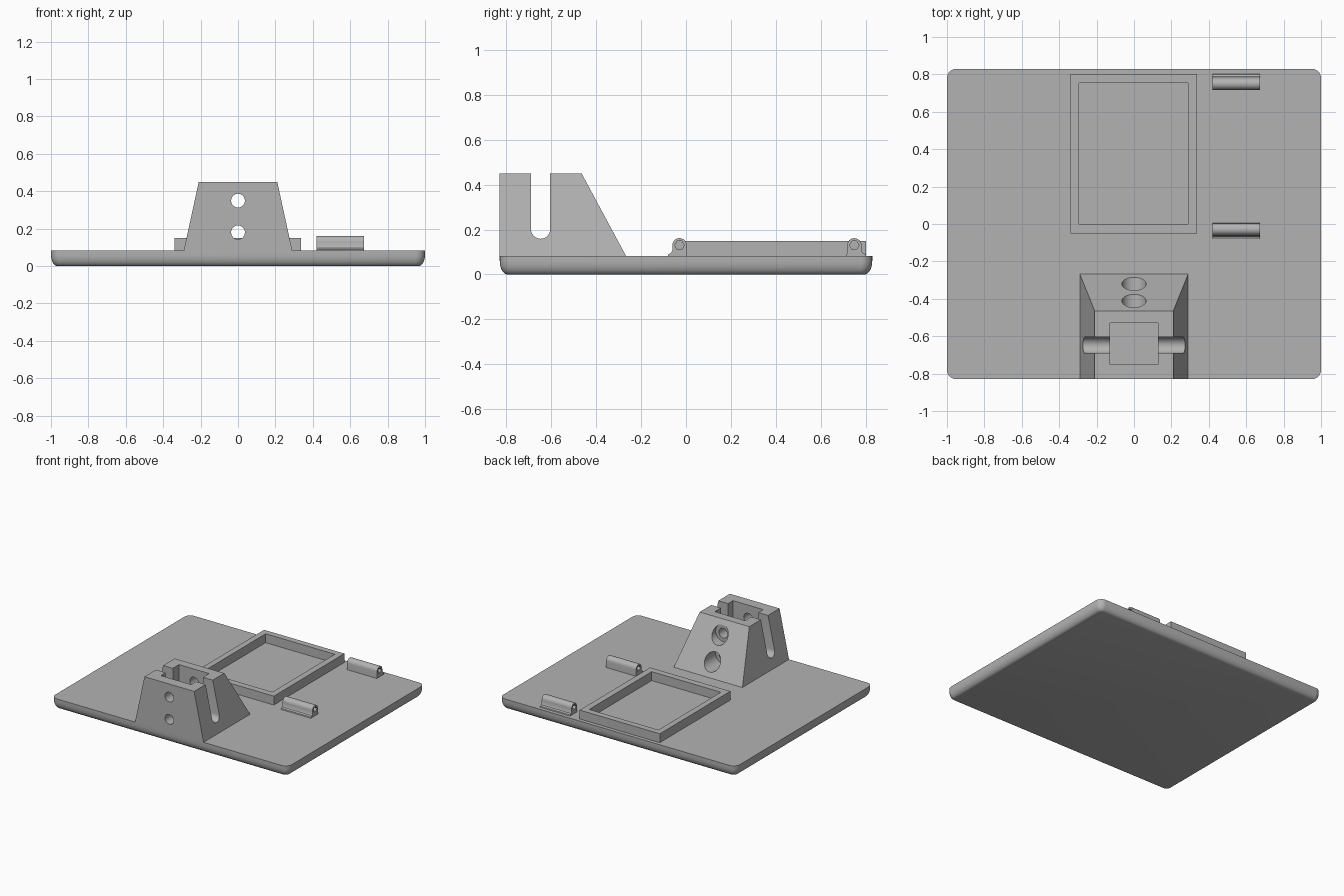
import bpy, bmesh
from math import cos, sin, pi, radians

cube = bpy.data.objects.get("Cube")
if cube:
    bpy.data.objects.remove(cube, do_unlink=True)

grey = bpy.data.materials.new("plain grey")
grey.use_nodes = True
grey.diffuse_color = (0.45, 0.45, 0.45, 1)
grey.node_tree.nodes["Principled BSDF"].inputs["Base Color"].default_value = (0.45, 0.45, 0.45, 1)

TOP = 0.082  # height of the plate's upper face


def loft(name, rings):
    """Solid skinned through rings of equal point count, capped at both ends."""
    bm = bmesh.new()
    loops = [[bm.verts.new(p) for p in ring] for ring in rings]
    n = len(loops[0])
    for a, b in zip(loops, loops[1:]):
        for i in range(n):
            j = (i + 1) % n
            bm.faces.new((a[i], a[j], b[j], b[i]))
    bm.faces.new(loops[0])
    bm.faces.new(loops[-1])
    bmesh.ops.recalc_face_normals(bm, faces=bm.faces)
    mesh = bpy.data.meshes.new(name)
    bm.to_mesh(mesh)
    bm.free()
    mesh.materials.append(grey)
    obj = bpy.data.objects.new(name, mesh)
    bpy.context.collection.objects.link(obj)
    return obj


def along_x(name, profile, x0, x1):
    return loft(name, [[(x, y, z) for y, z in profile] for x in (x0, x1)])


def along_y(name, profile, y0, y1):
    return loft(name, [[(x, y, z) for x, z in profile] for y in (y0, y1)])


def rect(x0, x1, y0, y1, z):
    return [(x0, y0, z), (x1, y0, z), (x1, y1, z), (x0, y1, z)]


def box(name, x0, x1, y0, y1, z0, z1):
    return loft(name, [rect(x0, x1, y0, y1, z) for z in (z0, z1)])


def arc(cx, cy, r, start, end, steps):
    angles = [radians(start + (end - start) * i / steps) for i in range(steps + 1)]
    return [(cx + r * cos(a), cy + r * sin(a)) for a in angles]


def circle(cx, cy, r, steps):
    return arc(cx, cy, r, 0, 360, steps)[:-1]


def activate(obj):
    bpy.ops.object.select_all(action='DESELECT')
    obj.select_set(True)
    bpy.context.view_layer.objects.active = obj


def cut(obj, *cutters):
    for cutter in cutters:
        mod = obj.modifiers.new("cut", 'BOOLEAN')
        mod.operation = 'DIFFERENCE'
        mod.solver = 'EXACT'
        mod.object = cutter
        activate(obj)
        bpy.ops.object.modifier_apply(modifier=mod.name)
        bpy.data.objects.remove(cutter, do_unlink=True)


def smooth(obj):
    activate(obj)
    bpy.ops.object.shade_smooth_by_angle(angle=radians(30))


# Base plate: rounded rectangle whose lower edge curves inward
def plate_ring(inset, z):
    r = 0.05 - inset * 0.8
    cx, cy = 1 - inset - r, 0.83 - inset - r
    ring = []
    for k, (sx, sy) in enumerate(((1, 1), (-1, 1), (-1, -1), (1, -1))):
        ring += [(x, y, z) for x, y in arc(sx * cx, sy * cy, r, 90 * k, 90 * k + 90, 6)]
    return ring


steps = 6
curve = [(0.035 * (1 - sin(i * pi / 2 / steps)), 0.06 * (1 - cos(i * pi / 2 / steps)))
         for i in range(steps + 1)]
plate = loft("base_plate", [plate_ring(i, z) for i, z in curve + [(0, TOP)]])
smooth(plate)

# Tapered mounting block with an upright front face
block = loft("mounting_block", [rect(-0.29, 0.29, -0.83, -0.267, TOP),
                                rect(-0.21, 0.21, -0.83, -0.465, 0.45)])
slot = along_x("slot_cutter", arc(-0.648, 0.202, 0.043, 180, 360, 12)
               + [(-0.605, 0.6), (-0.691, 0.6)], -0.5, 0.5)
pocket = box("pocket_cutter", -0.128, 0.128, -0.75, -0.53, 0.03, 0.6)
cutters = [slot, pocket]
for z in (0.35, 0.18):
    # Screw hole with a wide counterbore at the sloping back
    cutters.append(along_y("hole_cutter", circle(0, z, 0.037, 24), -1, 0))
    cutters.append(along_y("bore_cutter", circle(0, z, 0.065, 24), -0.45, 0))
cut(block, *cutters)
smooth(block)

# Raised rectangular frame
frame = box("raised_frame", -0.34, 0.338, -0.05, 0.802, TOP, 0.15)
cut(frame, box("frame_cutter", -0.295, 0.29, 0, 0.755, 0.03, 0.3))

# Pair of hinge clips with flared feet facing outward
for name, yc, side in (("front_hinge_clip", -0.029, 1), ("rear_hinge_clip", 0.75, -1)):
    profile = [(0.034, TOP)] + arc(0, 0.13, 0.032, 0, 180, 12)
    profile += [(-0.032, 0.108), (-0.038, 0.096), (-0.05, 0.09), (-0.052, TOP)]
    clip = along_x(name, [(yc + side * y, z) for y, z in profile], 0.42, 0.673)
    cut(clip, along_x("hex_cutter", circle(yc, 0.13, 0.021, 6), 0.3, 0.8))
    smooth(clip)
